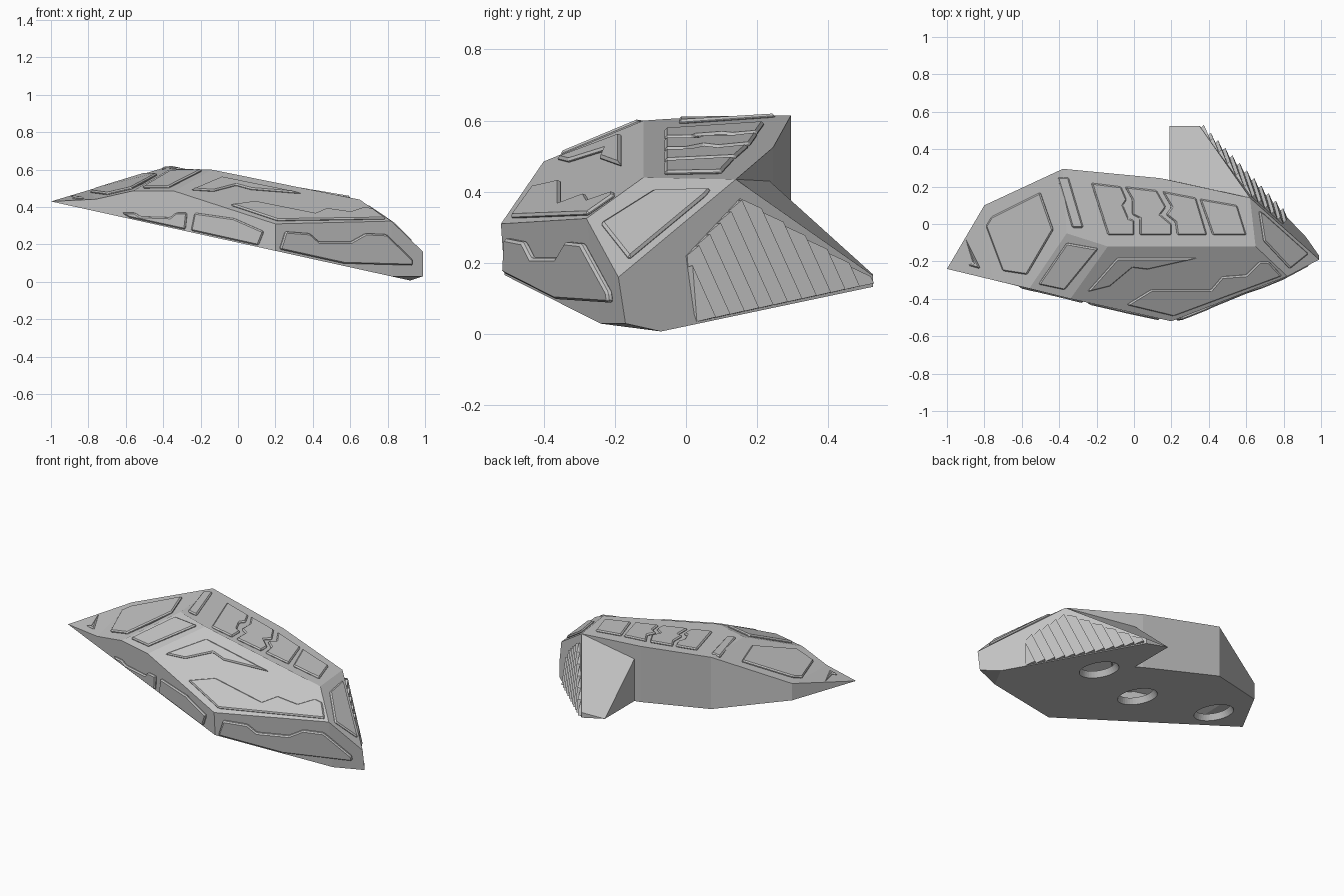
import bpy, bmesh, math
from mathutils import Vector
from mathutils.bvhtree import BVHTree

cube = bpy.data.objects.get("Cube")
if cube:
    bpy.data.objects.remove(cube)

grey = bpy.data.materials.new("hull_grey")
grey.use_nodes = True
grey.diffuse_color = (0.55, 0.55, 0.55, 1)
grey.node_tree.nodes["Principled BSDF"].inputs["Base Color"].default_value = (0.55, 0.55, 0.55, 1)


def add_object(name, bm, bevel=0):
    mesh = bpy.data.meshes.new(name)
    bm.to_mesh(mesh)
    bm.free()
    mesh.materials.append(grey)
    obj = bpy.data.objects.new(name, mesh)
    bpy.context.collection.objects.link(obj)
    if bevel:
        mod = obj.modifiers.new("chamfer", "BEVEL")
        mod.width = bevel
        mod.segments = 1
        mod.limit_method = "ANGLE"
    return obj


def floor_point(x, y):
    # the flat underside slopes down towards +x
    return (x, y, 0.21 - 0.22 * x)


# Hull corners: upper ones by position, lower ones on the sloping underside
corners = {
    "tip": floor_point(-1, -0.24),
    "tail": (-0.8, 0.1, 0.49), "shoulder": (-0.38, 0.295, 0.615),
    "back": (0.14, 0.245, 0.525), "side": (0.62, 0.14, 0.435),
    "ridge_right": (0.65, -0.12, 0.44), "ridge": (-0.14, -0.12, 0.6),
    "ridge_left": (-0.36, -0.05, 0.605), "brow": (-0.34, -0.4, 0.485),
    "brow_left": (-0.56, -0.345, 0.487), "cheek": (-0.76, -0.298, 0.442),
    "front": (0.2, -0.52, 0.31), "cheek_right": (0.82, -0.28, 0.325),
    "nose": (0.99, -0.19, 0.16), "nose_low": (0.99, -0.17, 0.03),
    "fin_root": (0.19, 0.235, 0.43), "fin_top": (0.35, 0.525, 0.165),
    "front_b": floor_point(0.2, -0.51), "cheek_b": floor_point(0.82, -0.24),
    "nose_b": floor_point(0.92, -0.07), "fin_b": floor_point(0.35, 0.525),
    "fin_tip": floor_point(0.19, 0.525), "root_b": floor_point(0.19, 0.235),
    "back_b": floor_point(0.14, 0.245), "shoulder_b": floor_point(-0.38, 0.295),
    "tail_b": floor_point(-0.8, 0.1),
}
faces = [
    "tip cheek tail", "cheek brow_left ridge_left shoulder tail",
    "brow_left brow ridge ridge_left",
    "ridge ridge_right side back shoulder ridge_left",
    "brow front cheek_right ridge_right ridge",
    "ridge_right cheek_right nose side",
    "tip front_b front brow brow_left cheek",
    "front_b cheek_b cheek_right front", "cheek_b nose_low nose cheek_right",
    "cheek_b nose_b nose_low", "nose nose_low nose_b fin_b fin_top side",
    "side fin_top fin_tip fin_root", "fin_top fin_b fin_tip",
    "fin_root fin_tip root_b", "back side fin_root root_b back_b",
    "shoulder back back_b shoulder_b", "tail shoulder shoulder_b tail_b",
    "tip tail tail_b",
]
rim = "tip front_b cheek_b nose_b fin_b fin_tip root_b back_b shoulder_b tail_b".split()

bm = bmesh.new()
v = {name: bm.verts.new(co) for name, co in corners.items()}
for face in faces:
    bm.faces.new([v[n] for n in face.split()])

# Underside with three round openings
fill = [bm.edges.get((v[a], v[b])) for a, b in zip(rim, rim[1:] + rim[:1])]
rings = []
for cx, cy in ((0.365, 0.13), (-0.11, -0.1), (-0.7, -0.135)):
    steps = [i * math.tau / 40 for i in range(40)]
    ring = [bm.verts.new(floor_point(cx + 0.112 * math.cos(a), cy + 0.112 * math.sin(a))) for a in steps]
    edges = [bm.edges.new((ring[i], ring[i - 1])) for i in range(40)]
    rings.append((Vector(floor_point(cx, cy)), edges))
    fill += edges
bmesh.ops.triangle_fill(bm, edges=fill, use_beauty=True, normal=(-0.22, 0, -1))

# Short tapered collars inside the openings
for centre, edges in rings:
    out = bmesh.ops.extrude_edge_only(bm, edges=edges)
    for vert in (g for g in out["geom"] if isinstance(g, bmesh.types.BMVert)):
        vert.co = centre + (vert.co - centre) * 0.87 + Vector((0.008, 0, 0.035))
bmesh.ops.recalc_face_normals(bm, faces=bm.faces)
tree = BVHTree.FromBMesh(bm)
add_object("hull", bm)

TOP, FRONT, SIDE = Vector((0, 0, 1)), Vector((0, -1, 0)), Vector((1, 0, 0))


def project(points, axis):
    # drop a flat outline onto the hull along one axis
    hits = []
    for a, b in points:
        start = {2: (a, b, 3), 1: (a, -3, b), 0: (3, a, b)}[[abs(c) for c in axis].index(1)]
        co = tree.ray_cast(Vector(start), -axis)[0]
        if co:
            hits.append(co)
    return hits


def raised(bm, face, axis, height):
    # thicken a face outwards, with its base sunk just under the hull
    face.normal_update()
    if face.normal.dot(axis) < 0:
        face.normal_flip()
    n = face.normal.copy()
    base = list(face.verts)
    top = [bm.verts.new(q.co + n * height(q.co)) for q in base]
    for q in base:
        q.co -= n * 0.005
    bm.faces.new(top)
    for i in range(len(base)):
        bm.faces.new((base[i - 1], base[i], top[i], top[i - 1]))
    bmesh.ops.recalc_face_normals(bm, faces=bm.faces)


def panel(name, axis, height, points):
    bm = bmesh.new()
    face = bm.faces.new([bm.verts.new(co) for co in project(points, axis)])
    raised(bm, face, axis, lambda co: height)
    add_object(name, bm, 0.007)


# Raised armour plates on the upper surfaces
panel("ridge_plate_1", TOP, 0.012, [(-.23, .22), (-.07, .2), (-.04, .13), (-.06, .1),
                                    (-.03, .03), (0, .02), (0, -.06), (-.14, -.06)])
panel("ridge_plate_2", TOP, 0.012, [(-.05, .2), (.12, .18), (.17, .09), (.14, .05), (.2, .0),
                                    (.2, -.06), (.03, -.06), (.03, .03), (-.01, .05), (-.01, .13)])
panel("ridge_plate_3", TOP, 0.012, [(.15, .175), (.33, .14), (.39, -.06), (.23, -.06),
                                    (.22, .01), (.17, .05), (.2, .09)])
panel("ridge_plate_4", TOP, 0.012, [(.35, .135), (.55, .1), (.6, -.06), (.42, -.06)])
panel("shoulder_strip", TOP, 0.012, [(-.41, .25), (-.35, .25), (-.27, -.02), (-.33, -.02)])
panel("tail_plate", TOP, 0.014, [(-.79, -.01), (-.76, .04), (-.5, .17), (-.43, -.03),
                                 (-.57, -.27), (-.7, -.25)])
panel("tip_plate", TOP, 0.01, [(-.9, -.08), (-.82, -.24), (-.89, -.22), (-.86, -.21)])
panel("brow_plate", TOP, 0.014, [(-.36, -.1), (-.19, -.13), (-.37, -.35), (-.51, -.32)])
panel("slope_plate_upper", TOP, 0.012, [(-.09, -.18), (.34, -.18), (.07, -.24), (-.01, -.23),
                                        (-.13, -.33), (-.25, -.36)])
panel("slope_plate_lower", TOP, 0.012, [(-.04, -.43), (.09, -.35), (.41, -.35), (.47, -.28),
                                        (.6, -.27), (.67, -.2), (.72, -.2), (.79, -.275), (.21, -.49)])
panel("nose_plate", TOP, 0.012, [(.69, -.09), (.665, .07), (.69, .055), (.93, -.16), (.83, -.24)])

# Raised plates on the front walls
panel("wall_plate_left", FRONT, 0.014, [(-.62, .37), (-.55, .37), (-.52, .35), (-.36, .345),
                                        (-.33, .37), (-.27, .37), (-.28, .28), (-.58, .345)])
panel("wall_plate_middle", FRONT, 0.014, [(-.25, .275), (-.23, .37), (-.02, .34), (.14, .27), (.11, .195)])
panel("wall_plate_right", FRONT, 0.018, [(.22, .175), (.25, .27), (.38, .26), (.43, .215), (.6, .215),
                                         (.68, .26), (.79, .255), (.93, .12), (.93, .09), (.56, .1)])

# Slanted louvres along the fin
grille = project([(0, .22), (.15, .38), (.505, .16), (.515, .14), (.03, .035)], SIDE)
across = Vector((0, 0.91, 0.41))
low = min(across.dot(p) for p in grille)
high = max(across.dot(p) for p in grille)
count = 12
pitch = (high - low) / count
for i in range(count):
    bm = bmesh.new()
    bm.faces.new([bm.verts.new(p) for p in grille])
    start = low + i * pitch
    for limit, side in ((start, 1), (start + pitch, -1)):
        bmesh.ops.bisect_plane(bm, geom=bm.verts[:] + bm.edges[:] + bm.faces[:], dist=1e-5,
                               plane_co=across * (limit / across.length_squared),
                               plane_no=across * side, clear_inner=True)
    if not bm.faces:
        bm.free()
        continue
    bm.faces.ensure_lookup_table()
    raised(bm, bm.faces[0], SIDE, lambda co: 0.001 + 0.02 * (across.dot(co) - start) / pitch)
    add_object(f"fin_louvre_{i + 1}", bm)
